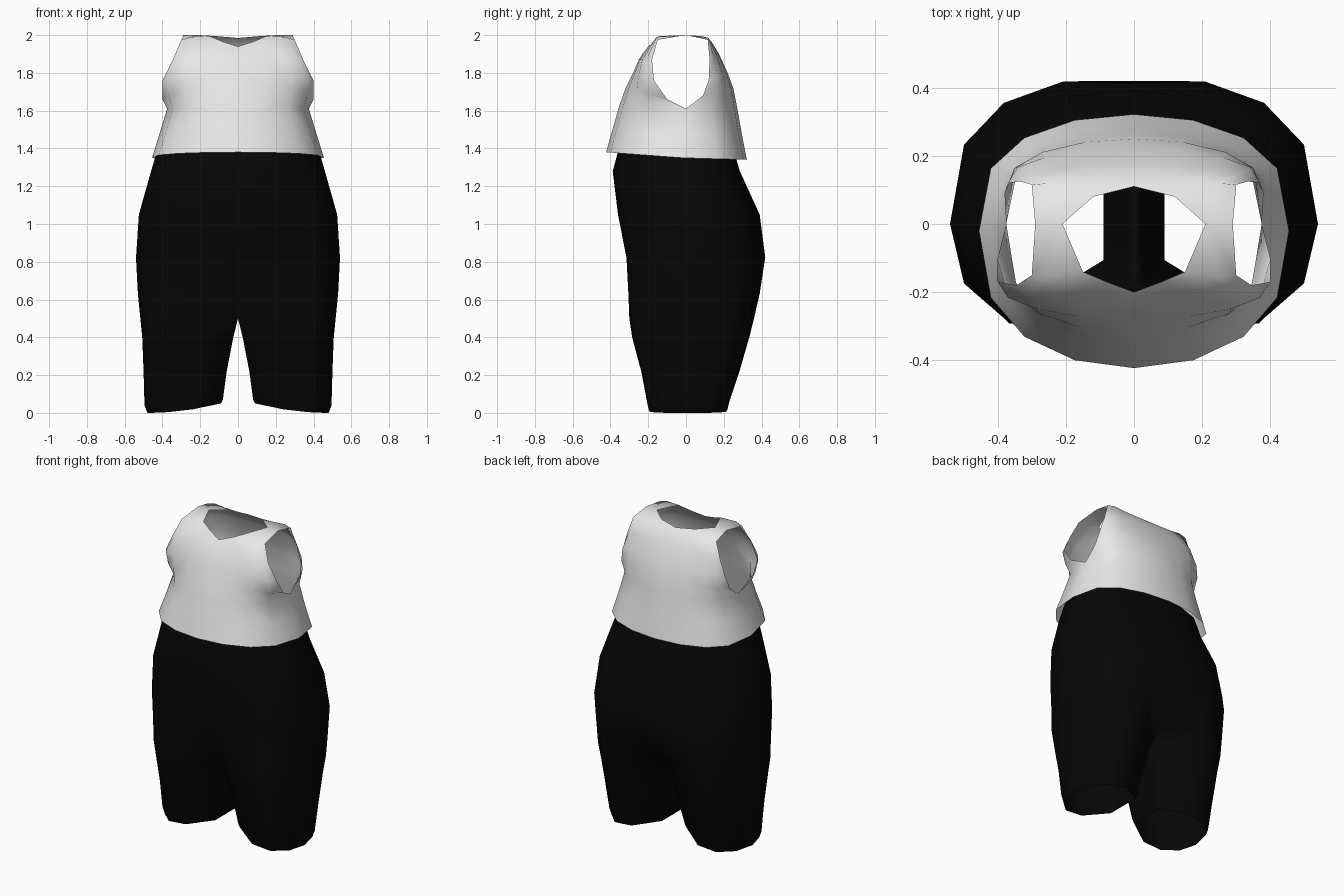
import bpy, bmesh, math

if "Cube" in bpy.data.objects:
    bpy.data.objects.remove(bpy.data.objects["Cube"])


def material(name, v):
    m = bpy.data.materials.new(name)
    m.diffuse_color = (v, v, v, 1)
    m.use_nodes = True
    m.node_tree.nodes["Principled BSDF"].inputs["Base Color"].default_value = m.diffuse_color
    return m


def make_object(name, bm, mat, mirror=False):
    bmesh.ops.remove_doubles(bm, verts=bm.verts[:], dist=0.0005)
    bmesh.ops.recalc_face_normals(bm, faces=bm.faces[:])
    me = bpy.data.meshes.new(name)
    bm.to_mesh(me)
    bm.free()
    me.materials.append(mat)
    for p in me.polygons:
        p.use_smooth = True
    ob = bpy.data.objects.new(name, me)
    bpy.context.collection.objects.link(ob)
    if mirror:
        mod = ob.modifiers.new("mirror", 'MIRROR')
        mod.use_clip = True
        mod.merge_threshold = 0.001
    return ob


def skin(bm, rows, closed=False):
    """Join successive rows of points with quads."""
    vr = [[bm.verts.new(p) for p in r] for r in rows]
    n = len(rows[0])
    for a, b in zip(vr, vr[1:]):
        for i in range(n if closed else n - 1):
            j = (i + 1) % n
            bm.faces.new((a[i], a[j], b[j], b[i]))


white = material("light grey cloth", 0.8)
black = material("black cloth", 0.002)

# --- Shorts: right half, open at the waist and the leg, mirrored ---
def half_arc(z, w, yf, yb, xin, pinch, power, lift=0):
    """Front-to-back arc, scaled so that its extremes are exactly yf and yb."""
    raw = []
    for k in range(9):
        t = math.pi * k / 8
        s, c = math.sin(t), abs(math.cos(t))
        raw.append((s, 0 if k == 4 else c ** power * (1 - pinch * (1 - s) ** 2)))
    top = max(r[1] for r in raw)
    return [(xin + (w - xin) * s, (yf if k < 4 else yb) * c / top,
             z + lift * (1 - s) ** 2) for k, (s, c) in enumerate(raw)]


def leg_ring(*row):
    arc = half_arc(*row)
    f, b = arc[0], arc[-1]
    inner = [(f[0], b[1] + (f[1] - b[1]) * q, f[2]) for q in (0.25, 0.5, 0.75)]
    return arc + inner


hips = [
    (1.40, 0.425, -0.355, 0.25, 0, 0, 0.8),
    (1.28, 0.46, -0.388, 0.285, 0, 0, 0.8),
    (1.05, 0.525, -0.36, 0.39, 0, 0.03, 0.75),
    (0.82, 0.54, -0.315, 0.42, 0, 0.08, 0.7),
    (0.63, 0.53, -0.305, 0.39, 0, 0.27, 0.75),
    (0.50, 0.517, -0.30, 0.36, 0, 0.55, 0.8),
]
legs = [
    hips[-1],
    (0.40, 0.507, -0.285, 0.335, 0.025, 0.6, 0.85),
    (0.22, 0.50, -0.237, 0.283, 0.06, 0.6, 0.9),
    (0.04, 0.495, -0.205, 0.227, 0.08, 0.62, 0.95, 0.03),
    (0.00, 0.48, -0.198, 0.22, 0.09, 0.62, 0.95, 0.05),
]
bm = bmesh.new()
skin(bm, [half_arc(*r) for r in hips])
skin(bm, [leg_ring(*r) for r in legs], closed=True)
make_object("shorts", bm, black, mirror=True)


# --- Sleeveless top: front and back panels joined below the arms and on the shoulders ---
def panel_row(zmid, zedge, w, yedge, ymid, power=0.75):
    pts = []
    for k in range(5):
        t = math.pi / 2 * (1 - k / 4)
        s = math.sin(t)
        c = max(math.cos(t), 0) ** power if k else 0
        pts.append((w * s if k < 4 else 0, yedge + (ymid - yedge) * c,
                    zedge + (zmid - zedge) * c))
    return pts


front = [panel_row(*r) for r in (
    (1.38, 1.35, 0.455, -0.02, -0.423),
    (1.48, 1.48, 0.415, -0.01, -0.395),
    (1.62, 1.61, 0.375, 0.0, -0.355),
    (1.72, 1.66, 0.40, -0.10, -0.32, 0.9),
    (1.80, 1.76, 0.40, -0.17, -0.28, 0.9),
    (1.87, 1.87, 0.345, -0.18, -0.25, 0.9))]
front += [
    [(0.30, -0.15, 1.975), (0.25, -0.155, 1.99), (0.20, -0.16, 1.985),
     (0.12, -0.19, 1.945), (0, -0.22, 1.915)],
    [(0.29, 0, 2.0), (0.21, 0, 2.0), (0.15, -0.14, 1.995),
     (0.08, -0.17, 1.965), (0, -0.20, 1.94)]]
back = [panel_row(*r) for r in (
    (1.34, 1.35, 0.455, -0.02, 0.322, 0.65),
    (1.48, 1.48, 0.415, -0.01, 0.295, 0.7),
    (1.62, 1.61, 0.375, 0.0, 0.27, 0.7),
    (1.72, 1.68, 0.38, 0.09, 0.25, 0.8),
    (1.80, 1.76, 0.37, 0.12, 0.22, 0.8),
    (1.90, 1.87, 0.335, 0.125, 0.175, 0.8))]
back += [
    [(0.30, 0.115, 1.975), (0.25, 0.12, 1.985), (0.18, 0.125, 1.975),
     (0.09, 0.13, 1.97), (0, 0.135, 1.965)],
    [(0.29, 0, 2.0), (0.21, 0, 2.0), (0.12, 0.08, 1.995),
     (0.06, 0.095, 1.99), (0, 0.11, 1.985)]]
bm = bmesh.new()
skin(bm, front)
skin(bm, back)
make_object("sleeveless_top", bm, white, mirror=True)
